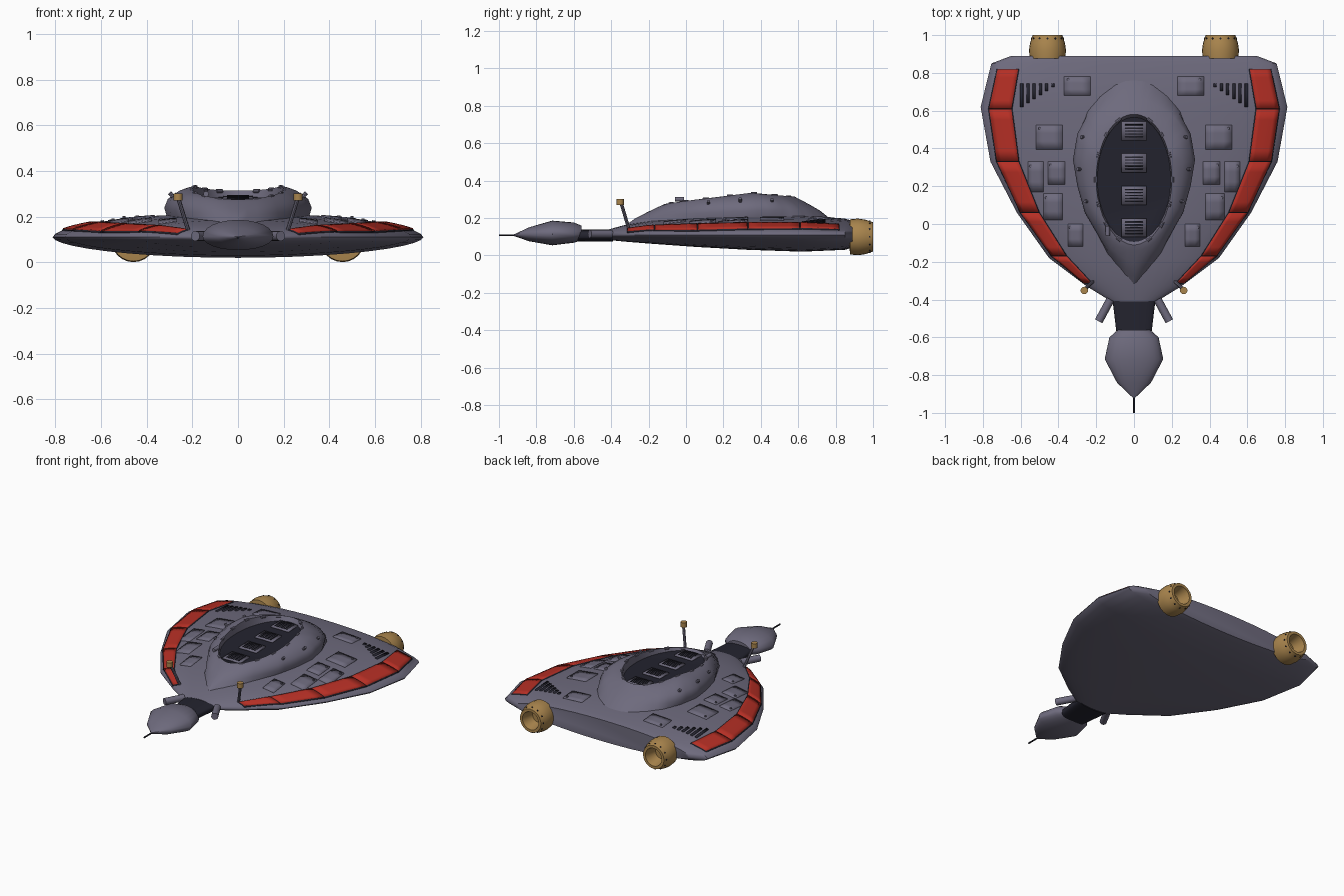
import bpy, bmesh, math
from mathutils import Vector

cube = bpy.data.objects.get("Cube")
if cube:
    bpy.data.objects.remove(cube, do_unlink=True)


def material(name, rgb):
    m = bpy.data.materials.new(name)
    m.use_nodes = True
    m.diffuse_color = (*rgb, 1)
    m.node_tree.nodes["Principled BSDF"].inputs["Base Color"].default_value = (*rgb, 1)
    return m


GREY = material("hull grey", (0.155, 0.145, 0.205))
DARK = material("dark recess", (0.017, 0.017, 0.028))
RED = material("red stripe", (0.46, 0.028, 0.018))
GOLD = material("brass", (0.40, 0.235, 0.075))


def interp(table, y, col=1):
    """Piecewise linear lookup in rows sorted by their first value."""
    if y <= table[0][0]:
        return table[0][col]
    for a, b in zip(table, table[1:]):
        if y <= b[0]:
            return a[col] + (b[col] - a[col]) * (y - a[0]) / (b[0] - a[0])
    return table[-1][col]


def build(name, verts, faces, mats, mirror=False, closed=True, angle=35, thick=0):
    me = bpy.data.meshes.new(name)
    me.from_pydata([tuple(v) for v in verts], [], faces)
    bm = bmesh.new()
    bm.from_mesh(me)
    if closed:
        bmesh.ops.recalc_face_normals(bm, faces=bm.faces)
    else:
        bm.normal_update()
        bmesh.ops.reverse_faces(bm, faces=[f for f in bm.faces if f.normal.z < 0])
    bm.to_mesh(me)
    bm.free()
    ob = bpy.data.objects.new(name, me)
    bpy.context.collection.objects.link(ob)
    for m in mats:
        me.materials.append(m)
    if thick:
        sol = ob.modifiers.new("Thickness", 'SOLIDIFY')
        sol.thickness, sol.offset = thick, -1
    if mirror:
        ob.modifiers.new("Mirror", 'MIRROR')
    bpy.ops.object.select_all(action='DESELECT')
    ob.select_set(True)
    bpy.context.view_layer.objects.active = ob
    bpy.ops.object.shade_smooth_by_angle(angle=math.radians(angle))
    return ob


def loft(name, rings, mats, **kw):
    """Skin a list of equal rings and cap both ends."""
    n = len(rings[0])
    faces = [(k * n + i, k * n + (i + 1) % n, (k + 1) * n + (i + 1) % n, (k + 1) * n + i)
             for k in range(len(rings) - 1) for i in range(n)]
    faces += [tuple(range(n)), tuple(range((len(rings) - 1) * n, len(rings) * n))]
    return build(name, [v for r in rings for v in r], faces, mats, **kw)


def circle(center, axis, r, n=16):
    q = Vector(axis).to_track_quat('Z', 'Y')
    return [Vector(center) + q @ Vector((r * math.cos(t), r * math.sin(t), 0))
            for t in (math.tau * i / n for i in range(n))]


def rod(name, a, b, r, mat, mirror=False, n=12):
    d = Vector(b) - Vector(a)
    loft(name, [circle(a, d, r, n), circle(b, d, r, n)], [mat], mirror=mirror)


def lens(y, w, zt, zb, zc, power, n=40):
    """Lens-shaped cross-section across x."""
    ring = []
    for i in range(n):
        t = math.tau * i / n
        s = math.sin(t)
        h = (zt - zc) if s > 0 else (zc - zb)
        ring.append((w * math.cos(t), y, zc + math.copysign(abs(s) ** power, s) * h))
    return ring


# Main hull: y, half width, top, bottom
HULL = [(-0.41, 0.12, 0.14, 0.082), (-0.33, 0.25, 0.162, 0.074), (-0.18, 0.45, 0.187, 0.062),
        (0.06, 0.62, 0.207, 0.045), (0.33, 0.76, 0.217, 0.03), (0.62, 0.812, 0.215, 0.02),
        (0.85, 0.755, 0.197, 0.03), (0.89, 0.65, 0.185, 0.042)]
loft("hull", [lens(*s, 0.11, 1.1) for s in HULL], [GREY], angle=40)


def hull_z(x, y):
    u = min(1, abs(x) / interp(HULL, y))
    return 0.11 + (interp(HULL, y, 2) - 0.11) * (1 - u * u) ** 0.55


def patch(name, corners, lift, mat, surface=hull_z, mirror=True, n=5, thick=0.01):
    """Thin plate laid on a surface, from four plan corners."""
    a, b, c, d = [Vector(p) for p in corners]
    verts = []
    for j in range(n + 1):
        for i in range(n + 1):
            p = a.lerp(b, i / n).lerp(d.lerp(c, i / n), j / n)
            verts.append((p.x, p.y, surface(p.x, p.y) + lift))
    m = n + 1
    faces = [(j * m + i, j * m + i + 1, (j + 1) * m + i + 1, (j + 1) * m + i)
             for j in range(n) for i in range(n)]
    return build(name, verts, faces, [mat], mirror=mirror, closed=False, thick=thick)


def rect(x, y, w, h):
    return [(x - w / 2, y - h / 2), (x + w / 2, y - h / 2), (x + w / 2, y + h / 2), (x - w / 2, y + h / 2)]


# Red side stripes on a dark backing: y, inner x, outer x
STRIPE = [(-0.315, 0.225, 0.262), (-0.17, 0.36, 0.435), (0.06, 0.505, 0.6),
          (0.33, 0.613, 0.725), (0.61, 0.65, 0.767), (0.82, 0.614, 0.722)]


def stripe_quad(y0, y1, grow):
    i0, o0, i1, o1 = (interp(STRIPE, y, c) for y in (y0, y1) for c in (1, 2))
    return [(i0 - grow, y0), (o0 + grow, y0), (o1 + grow, y1), (i1 - grow, y1)]


for k, (s, e) in enumerate(zip(STRIPE, STRIPE[1:])):
    patch(f"stripe_backing_{k}", stripe_quad(s[0], e[0], 0.005), 0.005, DARK)
    patch(f"stripe_panel_{k}", stripe_quad(s[0] + 0.003, e[0] - 0.003, 0), 0.009, RED)

# Rear deck vents, shorter toward the middle
for k in range(6):
    length = 0.125 - 0.021 * k
    patch(f"deck_vent_{k}", rect(0.595 - 0.033 * k, 0.745 - length / 2, 0.016, length), 0.005, DARK, n=2)

# Deck access plates with small bolts
for k, (x, y, w, h) in enumerate([(0.31, -0.06, 0.08, 0.12), (0.43, 0.09, 0.1, 0.14), (0.41, 0.27, 0.09, 0.12),
                                  (0.52, 0.25, 0.08, 0.16), (0.45, 0.46, 0.14, 0.13), (0.3, 0.73, 0.14, 0.1)]):
    patch(f"deck_plate_{k}", rect(x, y, w, h), 0.005, GREY, n=3)
    bx, by = x + w * 0.35, y + h * 0.35
    rod(f"deck_bolt_{k}", (bx, by, hull_z(bx, by)), (bx, by, hull_z(bx, by) + 0.012), 0.007, GREY, True, 8)

# Raised cabin with an oval recess
PLAN = [(-0.34, 0), (-0.17, 0.14), (0.06, 0.26), (0.2, 0.3), (0.34, 0.323), (0.48, 0.3), (0.61, 0.25),
        (0.69, 0.18), (0.75, 0.1), (0.77, 0.05), (0.775, 0)]
RIM = [(-0.11, 0.275), (0, 0.292), (0.15, 0.31), (0.35, 0.335), (0.57, 0.314)]
half = []
for a, b in zip(PLAN, PLAN[1:]):
    half += [Vector((a[1], a[0])).lerp(Vector((b[1], b[0])), t / 3) for t in range(3)]
outline = half + [Vector((0, PLAN[-1][0]))] + [Vector((-p.x, p.y)) for p in reversed(half[1:])]
OVAL = Vector((0, 0.235))


def oval(p, scale=1):
    t = math.atan2((p.y - OVAL.y) / 0.55, p.x / 0.325)
    return Vector((0.2 * scale * math.cos(t), OVAL.y + 0.34 * scale * math.sin(t)))


def floor_z(x, y):
    return 0.266 + 0.03 * (y + 0.1)


rings = []
for t, h in [(0.1, -0.05), (0, 0.3), (0.12, 0.6), (0.5, 0.87), (0.8, 0.97), (1, 1)]:
    ring = []
    for p in outline:
        f = max(0, min(1, (p.y + 0.34) / 0.4, (0.775 - p.y) / 0.3))
        q = p.lerp(oval(p), t * f + (1 - f) * max(0, h) * 0.97)
        rise = h * f + (1 - f) * (h ** 0.85 if h > 0 else h)
        base, top = hull_z(p.x, p.y) - 0.005, interp(RIM, oval(p).y)
        ring.append((q.x, q.y, base + (top - base) * rise))
    rings.append(ring)
rings.append([(*oval(p, 0.97), floor_z(0, oval(p).y)) for p in outline])
cabin = loft("cabin", rings, [GREY, DARK], angle=50)
cabin.data.polygons[-1].material_index = 1

# Slatted grilles on the cabin floor
for k in range(4):
    y = -0.02 + 0.171 * k
    patch(f"grille_{k}", rect(0, y, 0.13, 0.1), 0.008, GREY, floor_z, False, 1)
    for j in range(5):
        patch(f"grille_slot_{k}_{j}", rect(0, y - 0.032 + 0.016 * j, 0.096, 0.006), 0.011, DARK, floor_z, False, 1, 0.004)

# Clamps around the cabin rim
for k in range(7):
    t = math.radians(-66 + 22 * k)
    p = Vector((0.203 * math.cos(t), OVAL.y + 0.343 * math.sin(t)))
    z = interp(RIM, p.y)
    d = Vector((-math.sin(t) * 0.2, math.cos(t) * 0.34, 0)).normalized() * 0.016
    c = Vector((p.x, p.y, z - 0.004))
    rod(f"rim_clamp_{k}", c - d, c + d, 0.009, GREY, True, 8)
rod("cabin_sensor", (-0.14, -0.06, 0.3), (-0.14, -0.01, 0.3), 0.012, GREY)

# Cabin side bolts
for k, (x, y, z) in enumerate([(0.27, 0.46, 0.285), (0.29, 0.29, 0.29), (0.25, 0.12, 0.275)]):
    rod(f"cabin_bolt_{k}", (x - 0.02, y, z - 0.02), (x + 0.01, y, z + 0.015), 0.009, GREY, True, 8)

# Neck, nose pod and probe
loft("neck", [lens(-0.39, 0.115, 0.138, 0.075, 0.108, 0.6), lens(-0.6, 0.09, 0.138, 0.075, 0.108, 0.6)], [DARK])
NOSE = [(-0.56, 0.085, 0.16, 0.08), (-0.6, 0.13, 0.176, 0.068), (-0.715, 0.155, 0.186, 0.054),
        (-0.84, 0.09, 0.15, 0.076), (-0.92, 0.006, 0.112, 0.104)]
loft("nose_pod", [lens(*s, 0.113, 0.95, 24) for s in NOSE], [GREY])
rod("nose_probe", (0, -0.91, 0.108), (0, -1, 0.108), 0.005, DARK, n=8)

# Short side barrels and sensor masts
rod("side_barrel", (0.125, -0.4, 0.115), (0.187, -0.515, 0.115), 0.022, GREY, True)
rod("mast", (0.218, -0.305, 0.14), (0.263, -0.348, 0.285), 0.009, GREY, True, 8)
rod("mast_head", (0.263, -0.352, 0.27), (0.263, -0.352, 0.302), 0.02, GOLD, True)

# Engine nozzles with hollow cones and rivets
NOZZLE = [(0.875, 0.07), (0.877, 0.094), (0.92, 0.098), (0.96, 0.092), (1, 0.078), (1, 0.06), (0.92, 0.04)]
loft("engine", [circle((0.458, y, 0.099), (0, 1, 0), r, 24) for y, r in NOZZLE], [GOLD], mirror=True)
for k in range(12):
    t = math.tau * k / 12
    d = Vector((math.cos(t), 0, math.sin(t)))
    c = Vector((0.458, 0.982, 0.099))
    rod(f"engine_rivet_{k}", c + d * 0.075, c + d * 0.087, 0.005, DARK, True, 6)
